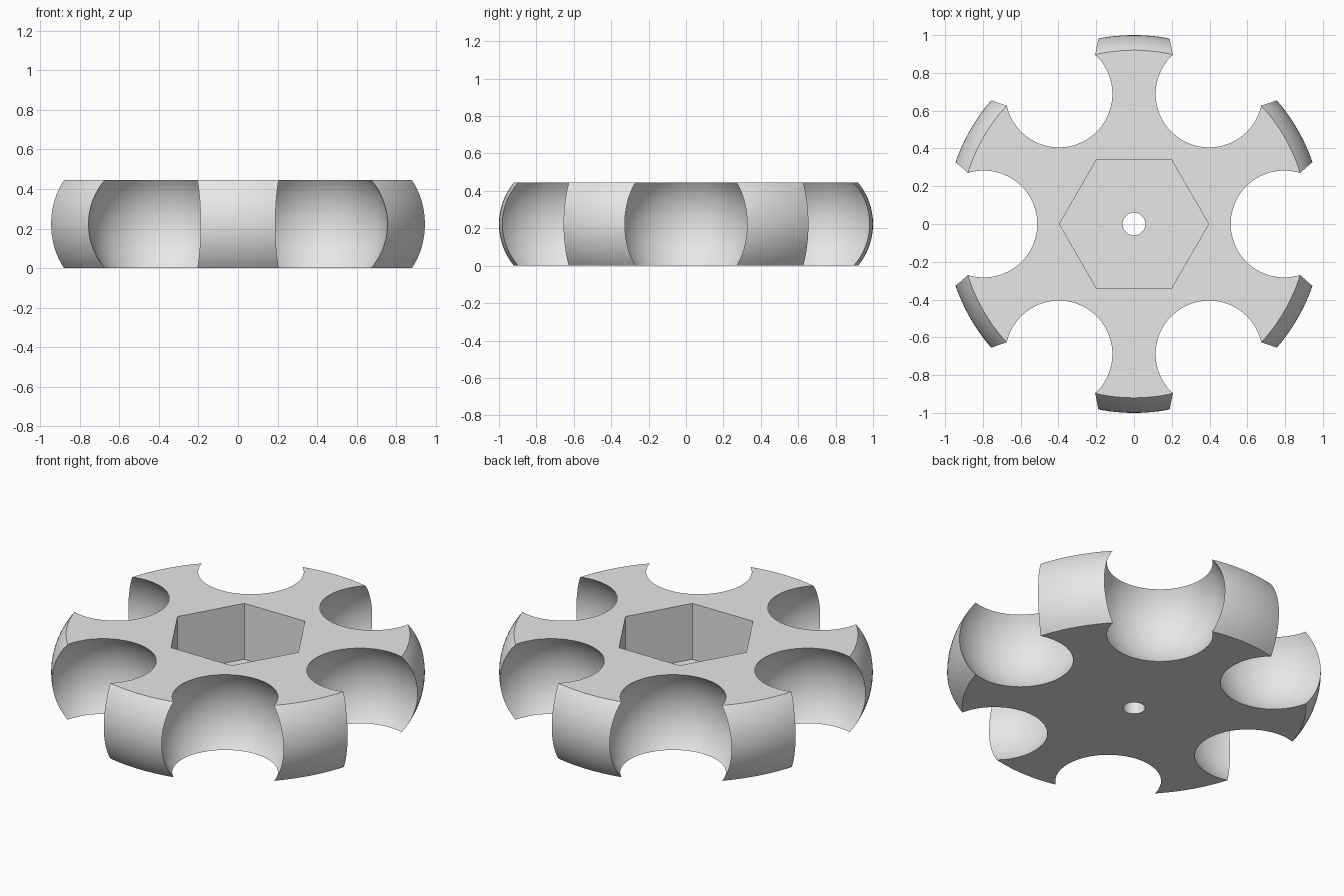
import bpy, bmesh, math

cube = bpy.data.objects.get("Cube")
if cube:
    bpy.data.objects.remove(cube, do_unlink=True)

HEIGHT = 0.445
MID = HEIGHT / 2
RIM_CURVE = 0.35      # radius of the bulging rim profile
POCKET_RADIUS = 0.36
POCKET_CENTRE = 0.795

grey = bpy.data.materials.new("light_grey")
grey.use_nodes = True
grey.diffuse_color = (0.8, 0.8, 0.8, 1)
grey.node_tree.nodes["Principled BSDF"].inputs["Base Color"].default_value = (0.8, 0.8, 0.8, 1)


def make_disc(name, segments=192, steps=16):
    """Solid wheel with a bulging rim, lathed ring by ring."""
    bm = bmesh.new()
    rings = []
    limit = math.asin(MID / RIM_CURVE)
    for i in range(steps + 1):
        a = limit * (2 * i / steps - 1)
        r = 1 - RIM_CURVE + RIM_CURVE * math.cos(a)
        z = MID + RIM_CURVE * math.sin(a)
        turns = [2 * math.pi * k / segments for k in range(segments)]
        rings.append([bm.verts.new((r * math.cos(t), r * math.sin(t), z)) for t in turns])
    for low, high in zip(rings, rings[1:]):
        for k in range(segments):
            n = (k + 1) % segments
            bm.faces.new((low[k], low[n], high[n], high[k]))
    bm.faces.new(rings[0][::-1])
    bm.faces.new(rings[-1])
    mesh = bpy.data.meshes.new(name)
    bm.to_mesh(mesh)
    bm.free()
    obj = bpy.data.objects.new(name, mesh)
    bpy.context.collection.objects.link(obj)
    mesh.materials.append(grey)
    return obj


def cut(target, cutter):
    """Subtract the active cutter from the target and discard it."""
    cutter.data.materials.append(grey)
    cutter.hide_render = True
    mod = target.modifiers.new("cut", "BOOLEAN")
    mod.operation = "DIFFERENCE"
    mod.solver = "EXACT"
    mod.object = cutter
    bpy.ops.object.select_all(action="DESELECT")
    target.select_set(True)
    bpy.context.view_layer.objects.active = target
    bpy.ops.object.modifier_apply(modifier=mod.name)
    bpy.data.objects.remove(cutter, do_unlink=True)


def prism(sides, radius, bottom, top, turn=0):
    bpy.ops.mesh.primitive_cylinder_add(
        vertices=sides, radius=radius, depth=top - bottom,
        location=(0, 0, (top + bottom) / 2), rotation=(0, 0, turn))
    return bpy.context.object


wheel = make_disc("wheel_body")

# Six ball pockets around the rim
for k in range(6):
    a = k * math.pi / 3
    bpy.ops.mesh.primitive_uv_sphere_add(
        segments=96, ring_count=48, radius=POCKET_RADIUS,
        location=(POCKET_CENTRE * math.cos(a), POCKET_CENTRE * math.sin(a), MID),
        rotation=(0, 0, a))
    cut(wheel, bpy.context.object)

# Hexagonal recess with corners on the x axis, then the shaft hole
cut(wheel, prism(6, 0.395, 0.115, 0.7, math.pi / 6))
cut(wheel, prism(48, 0.06, -0.2, 0.3))

bpy.ops.object.select_all(action="DESELECT")
wheel.select_set(True)
bpy.context.view_layer.objects.active = wheel
bpy.ops.object.shade_smooth_by_angle(angle=math.radians(30))
